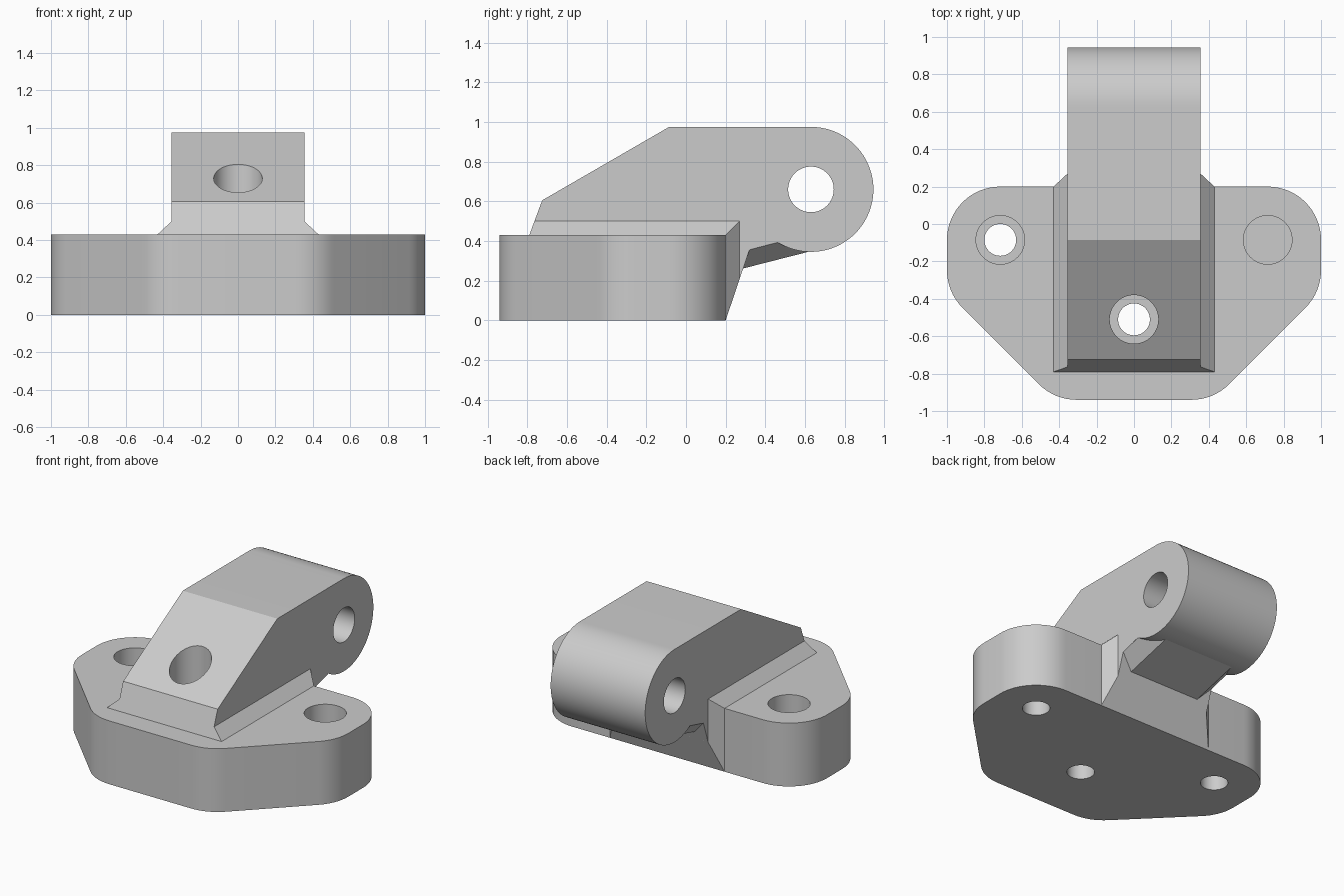
import bpy, bmesh, math
from mathutils import Matrix, Vector

cube = bpy.data.objects.get("Cube")
if cube:
    bpy.data.objects.remove(cube, do_unlink=True)

grey = bpy.data.materials.new("plain grey")
grey.use_nodes = True
colour = (0.6, 0.6, 0.6, 1)
grey.diffuse_color = colour
grey.node_tree.nodes["Principled BSDF"].inputs["Base Color"].default_value = colour


def add_object(name, bm):
    bmesh.ops.recalc_face_normals(bm, faces=bm.faces)
    mesh = bpy.data.meshes.new(name)
    bm.to_mesh(mesh)
    bm.free()
    mesh.materials.append(grey)
    obj = bpy.data.objects.new(name, mesh)
    bpy.context.collection.objects.link(obj)
    return obj


def prism(name, points, shift):
    """Extrude a flat outline along the shift vector."""
    bm = bmesh.new()
    face = bm.faces.new([bm.verts.new(p) for p in points])
    new = bmesh.ops.extrude_face_region(bm, geom=[face])["geom"]
    bmesh.ops.translate(bm, vec=shift, verts=[v for v in new if isinstance(v, bmesh.types.BMVert)])
    return add_object(name, bm)


def hull(name, points):
    """Convex solid from points mirrored across x."""
    bm = bmesh.new()
    for x, y, z in points:
        for side in (-1, 1):
            bm.verts.new((side * x, y, z))
    result = bmesh.ops.convex_hull(bm, input=bm.verts)
    loose = {g for g in result["geom_interior"] if isinstance(g, bmesh.types.BMVert)}
    bmesh.ops.delete(bm, geom=list(loose), context='VERTS')
    bmesh.ops.dissolve_limit(bm, angle_limit=0.01, verts=bm.verts, edges=bm.edges)
    return add_object(name, bm)


def cylinder(name, centre, radius, depth, axis='Z'):
    bm = bmesh.new()
    turn = Matrix.Rotation(math.pi / 2, 4, 'Y') if axis == 'X' else Matrix()
    bmesh.ops.create_cone(bm, cap_ends=True, segments=64, radius1=radius, radius2=radius,
                          depth=depth, matrix=Matrix.Translation(centre) @ turn)
    return add_object(name, bm)


def arc(cx, cy, r, start, end, steps):
    angles = [math.radians(start + (end - start) * i / steps) for i in range(steps + 1)]
    return [(cx + r * math.cos(a), cy + r * math.sin(a)) for a in angles]


def combine(target, other, operation):
    mod = target.modifiers.new(operation.lower(), 'BOOLEAN')
    mod.operation = operation
    mod.solver = 'EXACT'
    mod.object = other
    bpy.context.view_layer.objects.active = target
    bpy.ops.object.modifier_apply(modifier=mod.name)
    bpy.data.objects.remove(other, do_unlink=True)


# Base plate with rounded corners
R = 0.285
half = (arc(0.715, -0.085, R, 90, 0, 16) + arc(0.715, -0.247, R, 0, -45, 8)
        + arc(0.307, -0.655, R, -45, -90, 8))
outline = half + [(-x, y) for x, y in reversed(half)]
bracket = prism("mounting_bracket", [(x, y, 0) for x, y in outline], Vector((0, 0, 0.43)))

# Arm with rounded end and sloping rear web
W = 0.355
profile = [(0.2, 0), (0.0, 0.1), (-0.7, 0.19), (-0.79, 0.43), (-0.725, 0.605), (-0.085, 0.975)]
profile += arc(0.63, 0.66, 0.315, 90, -122.5, 52) + [(0.32, 0.355)]
arm = prism("arm", [(-W, y, z) for y, z in profile], Vector((2 * W, 0, 0)))

# Chamfered flare joining arm and base
flare = hull("flare", [(0.43, -0.7, 0.19), (0.43, -0.79, 0.43), (W, -0.764, 0.5),
                       (W, 0.27, 0.5), (0.43, 0.2, 0.43), (0.43, 0.2, 0), (W, 0.27, 0.207)])

# Chamfered rib under the arm
rib = hull("rib", [(W, 0.25, 0.338), (W, 0.46, 0.392), (0.265, 0.22, 0.244),
                   (0.265, 0.62, 0.346), (0.3, 0.25, 0.5), (0.3, 0.6, 0.5)])

for part in (arm, flare, rib):
    combine(bracket, part, 'UNION')

# Counterbored screw holes and the cross pin hole
for x, y in ((-0.715, -0.085), (0.715, -0.085), (0, -0.51)):
    combine(bracket, cylinder("screw_hole", (x, y, 0.5), 0.085, 2), 'DIFFERENCE')
    combine(bracket, cylinder("counterbore", (x, y, 1.215), 0.13, 2), 'DIFFERENCE')
combine(bracket, cylinder("pin_hole", (0, 0.63, 0.66), 0.115, 2, 'X'), 'DIFFERENCE')

bpy.ops.object.select_all(action='DESELECT')
bracket.select_set(True)
bpy.context.view_layer.objects.active = bracket
bpy.ops.object.shade_smooth_by_angle(angle=math.radians(15))
